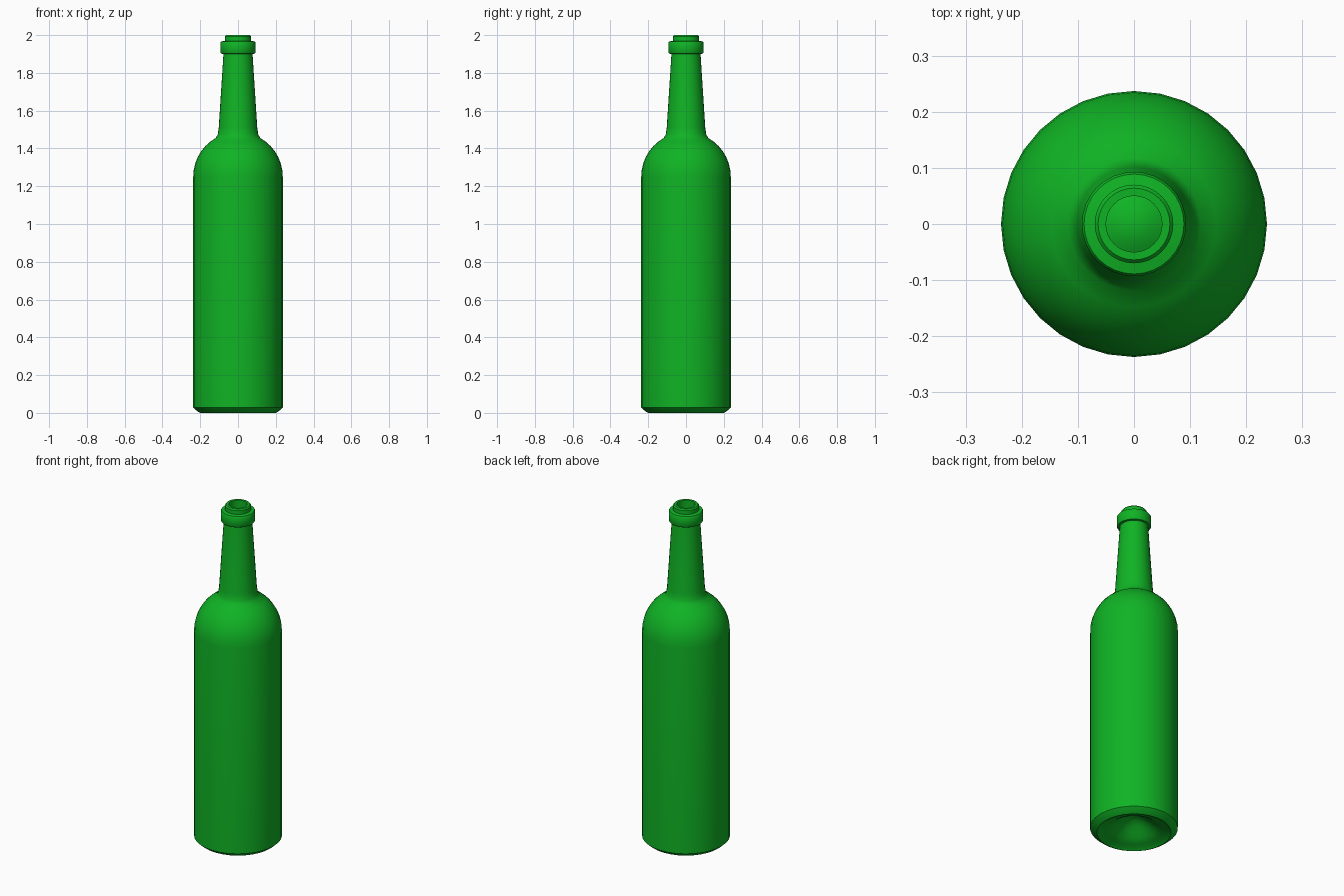
import bpy, bmesh, math

if "Cube" in bpy.data.objects:
    bpy.data.objects.remove(bpy.data.objects["Cube"])

SEGMENTS = 32

glass = bpy.data.materials.new("green glass")
glass.diffuse_color = (0.005, 0.45, 0.018, 1)
glass.use_nodes = True
glass.node_tree.nodes["Principled BSDF"].inputs["Base Color"].default_value = glass.diffuse_color


def shoulder(r0, z0, r1, z1, steps=7):
    """Rounded quarter-like curve from the body wall up to the neck base."""
    end = math.radians(62)
    pts = []
    for i in range(steps + 1):
        a = end * i / steps
        pts.append((r0 + (r1 - r0) * (1 - math.cos(a)) / (1 - math.cos(end)),
                    z0 + (z1 - z0) * math.sin(a) / math.sin(end)))
    return pts


def dome(r, z0, z1, steps=6):
    """Punt curve from the centre out to radius r."""
    return [(r * i / steps, z0 + (z1 - z0) * 0.5 * (1 + math.cos(math.pi * i / steps)))
            for i in range(steps + 1)]


def lathe(name, profile):
    bm = bmesh.new()
    verts = [bm.verts.new((r, 0, z)) for r, z in profile]
    edges = [bm.edges.new(p) for p in zip(verts, verts[1:])]
    bmesh.ops.spin(bm, geom=verts + edges, cent=(0, 0, 0), axis=(0, 0, 1),
                   angle=math.tau, steps=SEGMENTS, use_duplicate=False)
    bmesh.ops.remove_doubles(bm, verts=bm.verts, dist=1e-5)
    bmesh.ops.recalc_face_normals(bm, faces=bm.faces)
    mesh = bpy.data.meshes.new(name)
    bm.to_mesh(mesh)
    bm.free()
    obj = bpy.data.objects.new(name, mesh)
    bpy.context.collection.objects.link(obj)
    mesh.materials.append(glass)
    bpy.context.view_layer.objects.active = obj
    obj.select_set(True)
    bpy.ops.object.shade_smooth_by_angle(angle=math.radians(40))
    return obj


# Outside: punt, foot, body, shoulder, neck, collar and lip
outside = dome(0.185, 0.01, 0.10) + [(0.20, 0.0), (0.212, 0.006), (0.237, 0.028)]
outside += shoulder(0.237, 1.25, 0.118, 1.455)
outside += [(0.107, 1.475), (0.102, 1.51), (0.077, 1.90),
            (0.089, 1.902), (0.093, 1.908), (0.093, 1.96), (0.089, 1.966),
            (0.070, 1.97), (0.070, 1.993), (0.064, 2.0)]

# Inside: mouth, neck, shoulder, body and raised floor
inside = [(0.050, 2.0), (0.050, 1.90), (0.084, 1.50)]
inside += shoulder(0.219, 1.25, 0.10, 1.44)[::-1]
inside += [(0.219, 0.04)] + dome(0.185, 0.03, 0.12)[::-1]

lathe("bottle", outside + inside)
